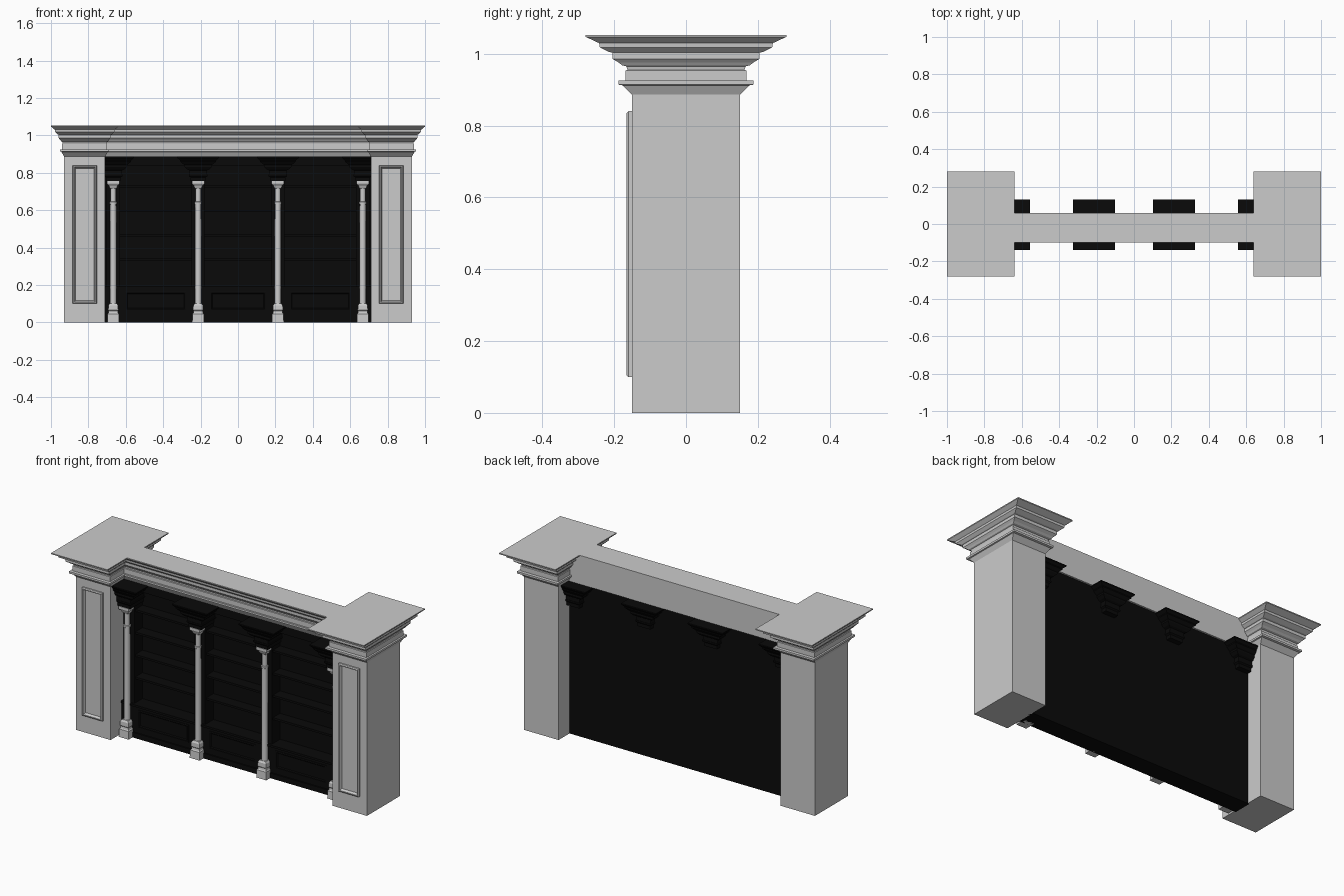
import bpy, bmesh, math

if "Cube" in bpy.data.objects:
    bpy.data.objects.remove(bpy.data.objects["Cube"])

black = bpy.data.materials.new("black_paint")
black.diffuse_color = (0.003, 0.003, 0.003, 1)
black.use_nodes = True
black.node_tree.nodes["Principled BSDF"].inputs["Base Color"].default_value = black.diffuse_color

SQUARE = [(-1, -1), (1, -1), (1, 1), (-1, 1)]
ROUND = [(math.cos(i * math.tau / 24), math.sin(i * math.tau / 24)) for i in range(24)]


def finish(name, bm, mat=None):
    bmesh.ops.recalc_face_normals(bm, faces=bm.faces)
    me = bpy.data.meshes.new(name)
    bm.to_mesh(me)
    bm.free()
    ob = bpy.data.objects.new(name, me)
    bpy.context.collection.objects.link(ob)
    if mat:
        me.materials.append(mat)
    return ob


def bridge(bm, a, b):
    n = len(a)
    for i in range(n):
        bm.faces.new((a[i], a[(i + 1) % n], b[(i + 1) % n], b[i]))


def loft(name, cx, cy, levels, outline=SQUARE, mat=None):
    """Stack of scaled outlines; levels are (z, half_x, half_y)."""
    bm = bmesh.new()
    rings = [[bm.verts.new((cx + u * hx, cy + v * hy, z)) for u, v in outline]
             for z, hx, hy in levels]
    for a, b in zip(rings, rings[1:]):
        bridge(bm, a, b)
    bm.faces.new(rings[0])
    bm.faces.new(rings[-1])
    return finish(name, bm, mat)


def box(name, x0, x1, y0, y1, z0, z1, mat=None):
    hx, hy = (x1 - x0) / 2, (y1 - y0) / 2
    return loft(name, (x0 + x1) / 2, (y0 + y1) / 2, [(z0, hx, hy), (z1, hx, hy)], mat=mat)


def frame(name, cx, cz, hx, hz, y, depth, width, mat=None):
    """Raised picture-frame moulding on a front face at y."""
    bm = bmesh.new()
    rings = []
    for inset, out in ((0, 0), (0, depth * .7), (width * .3, depth), (width * .6, depth), (width, 0)):
        rings.append([bm.verts.new((cx + u * (hx - inset), y - out, cz + v * (hz - inset)))
                      for u, v in SQUARE])
    for i in range(len(rings)):
        bridge(bm, rings[i], rings[(i + 1) % len(rings)])
    return finish(name, bm, mat)


# Crown moulding profile: (height, projection)
CROWN = [(.886, 0), (.912, .026), (.914, .038), (.925, .038), (.925, .019), (.953, .019),
         (.955, .013), (.965, .016), (.968, .028), (.976, .038), (.986, .055), (1.003, .055),
         (1.005, .064), (1.018, .09), (1.030, .092), (1.032, .097), (1.046, .127),
         (1.047, .13), (1.053, .13)]

# End piers with raised panel frame and crown
for s, side in ((-1, "left"), (1, "right")):
    cx = s * .82
    box(side + "_pier", cx - .11, cx + .11, -.15, .15, 0, .886)
    frame(side + "_pier_panel", cx, .47, .065, .37, -.15, .015, .016)
    loft(side + "_crown", cx, 0, [(z, .11 + .54 * p, .15 + p) for z, p in CROWN])

# Entablature between the piers: moulded front, flat back
bm = bmesh.new()
profile = [(-.03 - .54 * p, z) for z, p in CROWN] + [(.06, 1.053), (.06, .886)]
ends = [[bm.verts.new((x, y, z)) for y, z in profile] for x in (-.75, .75)]
bridge(bm, *ends)
for e in ends:
    bm.faces.new(e)
finish("entablature", bm)

# Black bookcase carcass
box("back_wall", -.72, .72, .03, .05, 0, .887, black)
box("header", -.72, .72, -.03, .03, .84, .886, black)
box("base_cabinet", -.72, .72, -.05, .03, 0, .18, black)
box("counter", -.72, .72, -.057, .03, .18, .192, black)
box("plinth", -.72, .72, -.057, -.05, 0, .03, black)

COLUMNS = (-.667, -.213, .213, .667)
for a, b in zip(COLUMNS, COLUMNS[1:]):
    for z in (.33, .46, .59, .72):
        box("shelf", a + .03, b - .03, -.035, .03, z, z + .012, black)
    frame("cabinet_panel", (a + b) / 2, .115, (b - a) / 2 - .065, .05, -.05, .005, .012, black)

# Stepped brackets, shaped like a small crown
BRACKET = [(.755, 0), (.775, 0), (.782, .01), (.79, .01), (.79, .006), (.812, .006), (.818, .02),
           (.832, .034), (.842, .034), (.846, .04), (.860, .056), (.866, .056), (.880, .072), (.886, .072)]
for x in COLUMNS:
    box("pilaster", x - .035, x + .035, -.045, .03, 0, .80, black)
    loft("bracket", x, -.005, [(z, .04 + p, .085 + p * .69) for z, p in BRACKET], mat=black)

    # Column: square base, round shaft, square capital
    y = -.06
    base = [(0, .032), (.045, .030), (.05, .026), (.062, .024), (.066, .027), (.09, .026), (.10, .020)]
    loft("column_base", x, y, [(z, h, h) for z, h in base])
    shaft = [(.09, .0185), (.11, .0175), (.40, .0175), (.632, .016), (.634, .019), (.644, .019),
             (.646, .015), (.735, .015)]
    ob = loft("column_shaft", x, y, [(z, r, r) for z, r in shaft], ROUND)
    bpy.context.view_layer.objects.active = ob
    ob.select_set(True)
    bpy.ops.object.shade_smooth_by_angle()
    ob.select_set(False)
    cap = [(.715, .016), (.722, .020), (.732, .024), (.736, .030), (.742, .033), (.756, .033)]
    loft("column_capital", x, y, [(z, h, h) for z, h in cap])
